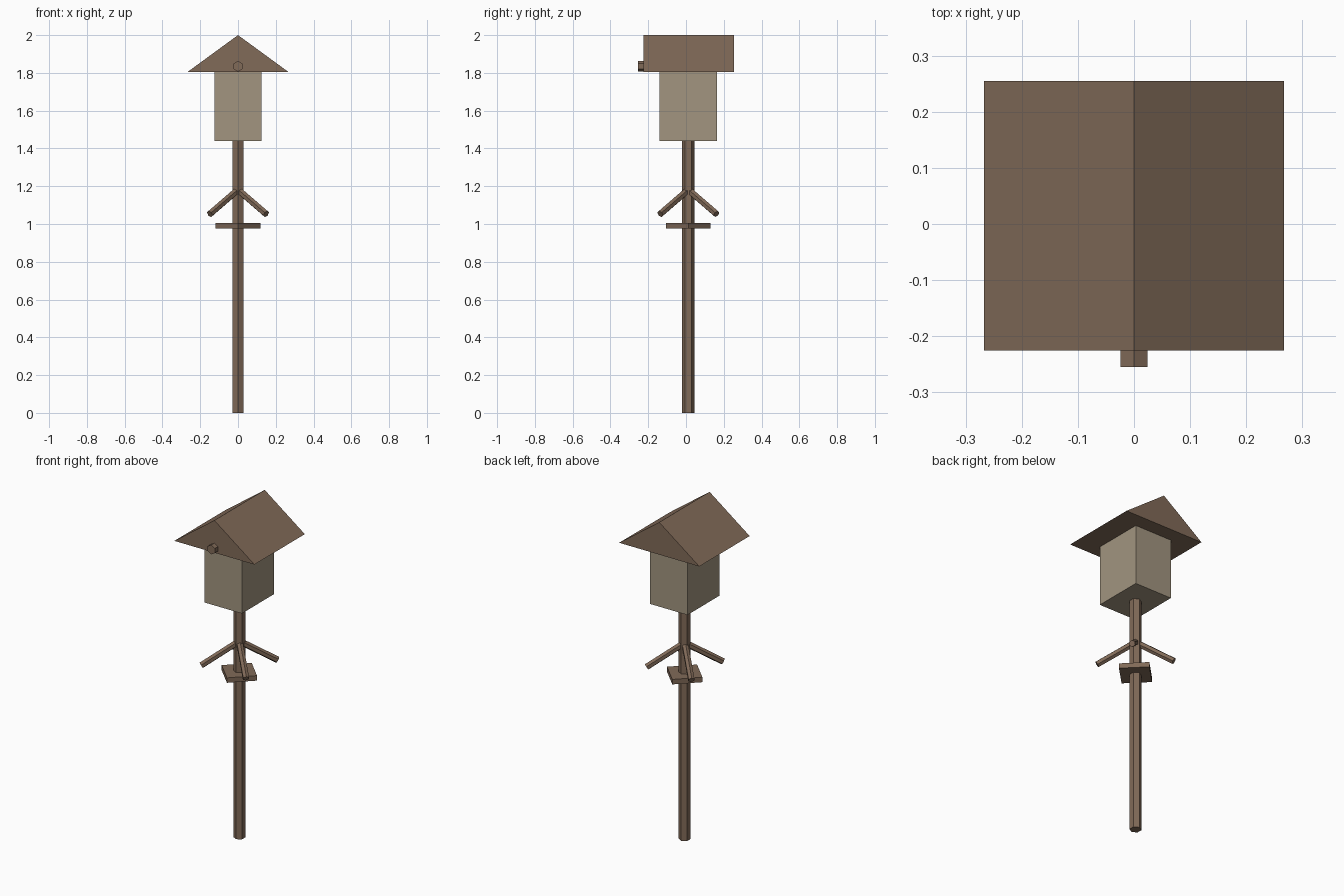
import bpy, bmesh, math
from mathutils import Matrix, Vector

if "Cube" in bpy.data.objects:
    bpy.data.objects.remove(bpy.data.objects["Cube"])

AXIS_Y = 0.0125  # the post stands slightly behind the middle


def material(name, rgb):
    mat = bpy.data.materials.new(name)
    mat.use_nodes = True
    mat.diffuse_color = (*rgb, 1)
    mat.node_tree.nodes["Principled BSDF"].inputs["Base Color"].default_value = (*rgb, 1)
    return mat


wood = material("brown wood", (0.22, 0.145, 0.098))
panel = material("pale weathered wood", (0.36, 0.30, 0.215))


def prism(name, outline, length, matrix, mat):
    """Extrude a flat outline along local z, then place it."""
    bm = bmesh.new()
    base = bm.faces.new([bm.verts.new((x, y, 0)) for x, y in outline])
    top = bmesh.ops.extrude_face_region(bm, geom=[base])["geom"]
    bmesh.ops.translate(bm, vec=(0, 0, length),
                        verts=[v for v in top if isinstance(v, bmesh.types.BMVert)])
    bmesh.ops.recalc_face_normals(bm, faces=bm.faces)
    mesh = bpy.data.meshes.new(name)
    bm.to_mesh(mesh)
    bm.free()
    mesh.materials.append(mat)
    obj = bpy.data.objects.new(name, mesh)
    obj.matrix_world = matrix
    bpy.context.collection.objects.link(obj)
    return obj


def ring(sides, radius):
    angles = [math.tau * i / sides for i in range(sides)]
    return [(radius * math.sin(a), radius * math.cos(a)) for a in angles]


def at(x, y, z):
    return Matrix.Translation((x, y, z))


# Hexagonal post and diamond-shaped perch plate
prism("post", ring(6, 0.033), 1.45, at(0, AXIS_Y, 0), wood)
prism("perch_plate", ring(4, 0.118), 0.03, at(0, AXIS_Y, 0.975), wood)

# Four sloping braces on the diagonals
for side, sx in (("left", 1), ("right", -1)):
    for end, sy in (("front", -1), ("back", 1)):
        start = Vector((sx * 0.01, AXIS_Y + sy * 0.01, 1.173))
        tip = Vector((sx * 0.149, AXIS_Y + sy * 0.149, 1.053))
        run = tip - start
        turn = run.to_track_quat("Z", "Y").to_matrix().to_4x4()
        prism(f"brace_{end}_{side}", ring(6, 0.019), run.length,
              Matrix.Translation(start) @ turn, wood)

# House body
w, d = 0.125, 0.153
prism("house_body", [(-w, -d), (w, -d), (w, d), (-w, d)], 0.365,
      at(0, AXIS_Y - 0.001, 1.44), panel)

# Gabled roof and front peg, both running along y
lying = Matrix.Rotation(math.radians(90), 4, "X")
prism("gable_roof", [(-0.267, 0), (0.267, 0), (0, 0.195)], 0.48,
      at(0, 0.255, 1.805) @ lying, wood)
prism("front_peg", ring(6, 0.028), 0.05, at(0, -0.205, 1.835) @ lying, wood)
